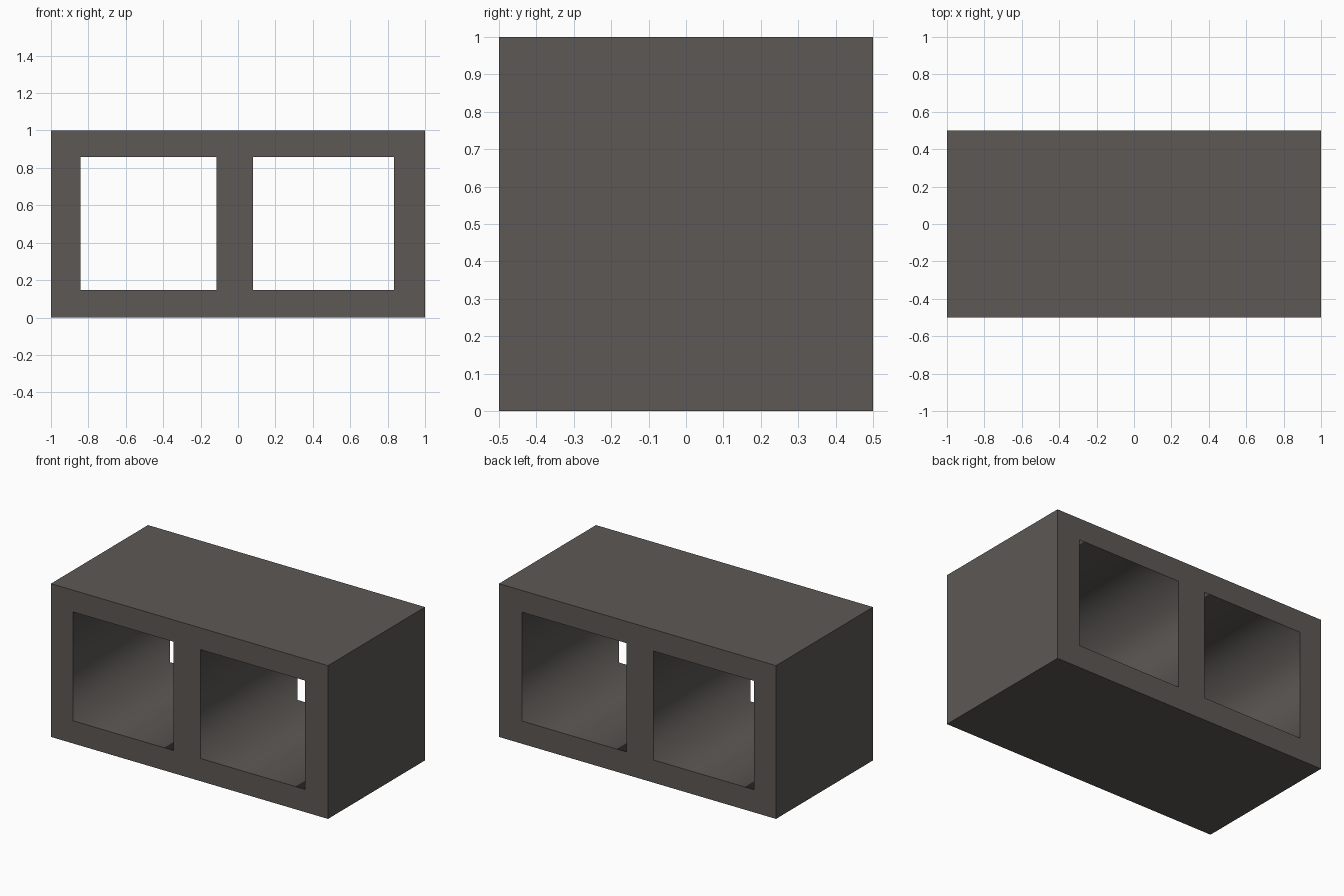
import bpy, bmesh

if "Cube" in bpy.data.objects:
    bpy.data.objects.remove(bpy.data.objects["Cube"])

# concrete colour
mat = bpy.data.materials.new("dark grey concrete")
mat.diffuse_color = (0.108, 0.099, 0.091, 1)
mat.use_nodes = True
mat.node_tree.nodes["Principled BSDF"].inputs["Base Color"].default_value = mat.diffuse_color

# column and row lines of the front; columns 1 and 3 are the open cells
xs = [-1, -0.842, -0.115, 0.08, 0.835, 1]
zs = [0, 0.148, 0.858, 1]
ys = [-0.5, 0.5]
holes = {(1, 1), (3, 1)}

bm = bmesh.new()
v = {(i, j, k): bm.verts.new((x, y, z))
     for i, x in enumerate(xs) for j, y in enumerate(ys) for k, z in enumerate(zs)}


def quad(*keys, smooth=False):
    bm.faces.new([v[k] for k in keys]).smooth = smooth


# front and back faces with two openings, and the cell walls
for i in range(5):
    for k in range(3):
        ring = [(i, k), (i + 1, k), (i + 1, k + 1), (i, k + 1)]
        if (i, k) in holes:
            for (a, b), (c, d) in zip(ring, ring[1:] + ring[:1]):
                quad((a, 0, b), (c, 0, d), (c, 1, d), (a, 1, b), smooth=True)
        else:
            quad(*[(a, 0, b) for a, b in ring])
            quad(*[(a, 1, b) for a, b in reversed(ring)])

# outer top, bottom and sides
for i in range(5):
    for k in (0, 3):
        quad((i, 0, k), (i + 1, 0, k), (i + 1, 1, k), (i, 1, k))
for k in range(3):
    for i in (0, 5):
        quad((i, 0, k), (i, 1, k), (i, 1, k + 1), (i, 0, k + 1))
bmesh.ops.recalc_face_normals(bm, faces=bm.faces[:])

# rims stay crisp while the cell walls shade smoothly into each other
for e in bm.edges:
    e.smooth = all(f.smooth for f in e.link_faces)

mesh = bpy.data.meshes.new("hollow_block")
bm.to_mesh(mesh)
bm.free()
mesh.materials.append(mat)
bpy.context.collection.objects.link(bpy.data.objects.new("hollow_block", mesh))
